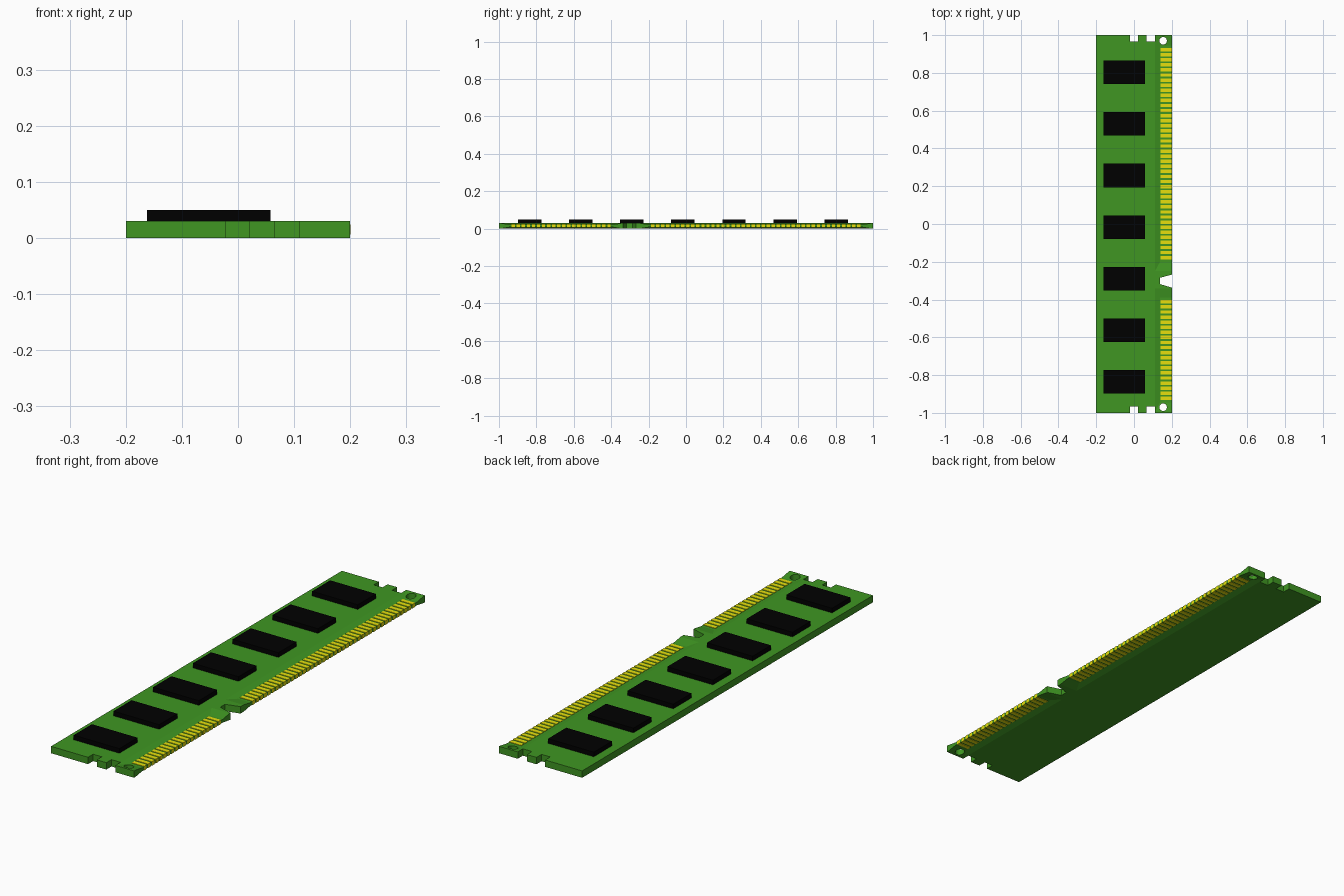
import bpy, bmesh, math

if "Cube" in bpy.data.objects:
    bpy.data.objects.remove(bpy.data.objects["Cube"])

def material(name, rgb):
    m = bpy.data.materials.new(name)
    m.diffuse_color = (*rgb, 1)
    m.use_nodes = True
    m.node_tree.nodes["Principled BSDF"].inputs["Base Color"].default_value = m.diffuse_color
    return m

GREEN = material("board green", (0.05, 0.305, 0.016))
BLACK = material("chip black", (0.0, 0.0, 0.0))
GOLD = material("contact yellow", (0.8, 0.74, 0.004))

def finish(name, bm, mat):
    bmesh.ops.recalc_face_normals(bm, faces=bm.faces)
    me = bpy.data.meshes.new(name)
    bm.to_mesh(me)
    bm.free()
    me.materials.append(mat)
    ob = bpy.data.objects.new(name, me)
    bpy.context.collection.objects.link(ob)
    return ob

def add_loft(bm, lo_pts, hi_pts):
    """Closed solid between two matching 3D loops."""
    lo = [bm.verts.new(p) for p in lo_pts]
    hi = [bm.verts.new(p) for p in hi_pts]
    bm.faces.new(lo)
    bm.faces.new(hi)
    for i in range(len(lo)):
        j = (i + 1) % len(lo)
        bm.faces.new((lo[i], lo[j], hi[j], hi[i]))

def add_prism(bm, pts, z0, z1):
    add_loft(bm, [(x, y, z0) for x, y in pts], [(x, y, z1) for x, y in pts])

def rect(x0, x1, y0, y1):
    return [(x0, y0), (x1, y0), (x1, y1), (x0, y1)]

H = 0.03
BANKS = [(-0.945, -0.39, 20), (-0.20, 0.945, 42)]   # contact rows: start, end, count

# Board outline with end notches and the key notch
end = [(-0.2, 1), (-0.022, 1), (-0.022, 0.965), (0.02, 0.965), (0.02, 1),
       (0.066, 1), (0.066, 0.965), (0.11, 0.965), (0.11, 1), (0.2, 1)]
key = [(0.2, -0.268), (0.137, -0.285), (0.137, -0.318), (0.2, -0.337)]
bm = bmesh.new()
add_prism(bm, end + key + [(x, -y) for x, y in reversed(end)], 0, H)
board = finish("circuit_board", bm, GREEN)

# Cutters: corner holes and the thinned edge with ramped sides, above and below
bm = bmesh.new()
for s in (-1, 1):
    ring = [(0.154 + 0.02 * math.cos(k * math.pi / 12), s * 0.97 + 0.02 * math.sin(k * math.pi / 12))
            for k in range(24)]
    add_prism(bm, ring, -0.1, 0.1)
for y0, y1, n in BANKS:
    deep, out = rect(0.138, 0.25, y0, y1), rect(0.1055, 0.25, y0 - 0.06, y1 + 0.06)
    for f in (lambda z: z, lambda z: H - z):
        add_loft(bm, [(x, y, f(0.022)) for x, y in deep], [(x, y, f(0.032)) for x, y in out])
cutter = finish("cutter", bm, GREEN)
mod = board.modifiers.new("cut", "BOOLEAN")
mod.operation = "DIFFERENCE"
mod.solver = "EXACT"
mod.use_self = True
mod.object = cutter
bpy.context.view_layer.objects.active = board
bpy.ops.object.modifier_apply(modifier=mod.name)
bpy.data.objects.remove(cutter)

# Contacts wrapping the thinned edge
bm = bmesh.new()
for y0, y1, n in BANKS:
    a, b = y0 + 0.022, y1 - 0.022
    for i in range(n):
        y = a + (b - a) * i / (n - 1)
        add_prism(bm, rect(0.141, 0.2005, y - 0.009, y + 0.009), 0.006, 0.024)
finish("edge_contacts", bm, GOLD)

# Memory chips
for i in range(7):
    y = -0.836 + 0.2732 * i
    bm = bmesh.new()
    add_prism(bm, rect(-0.162, 0.058, y - 0.0625, y + 0.0625), H - 0.002, 0.05)
    finish("memory_chip_%d" % (i + 1), bm, BLACK)
